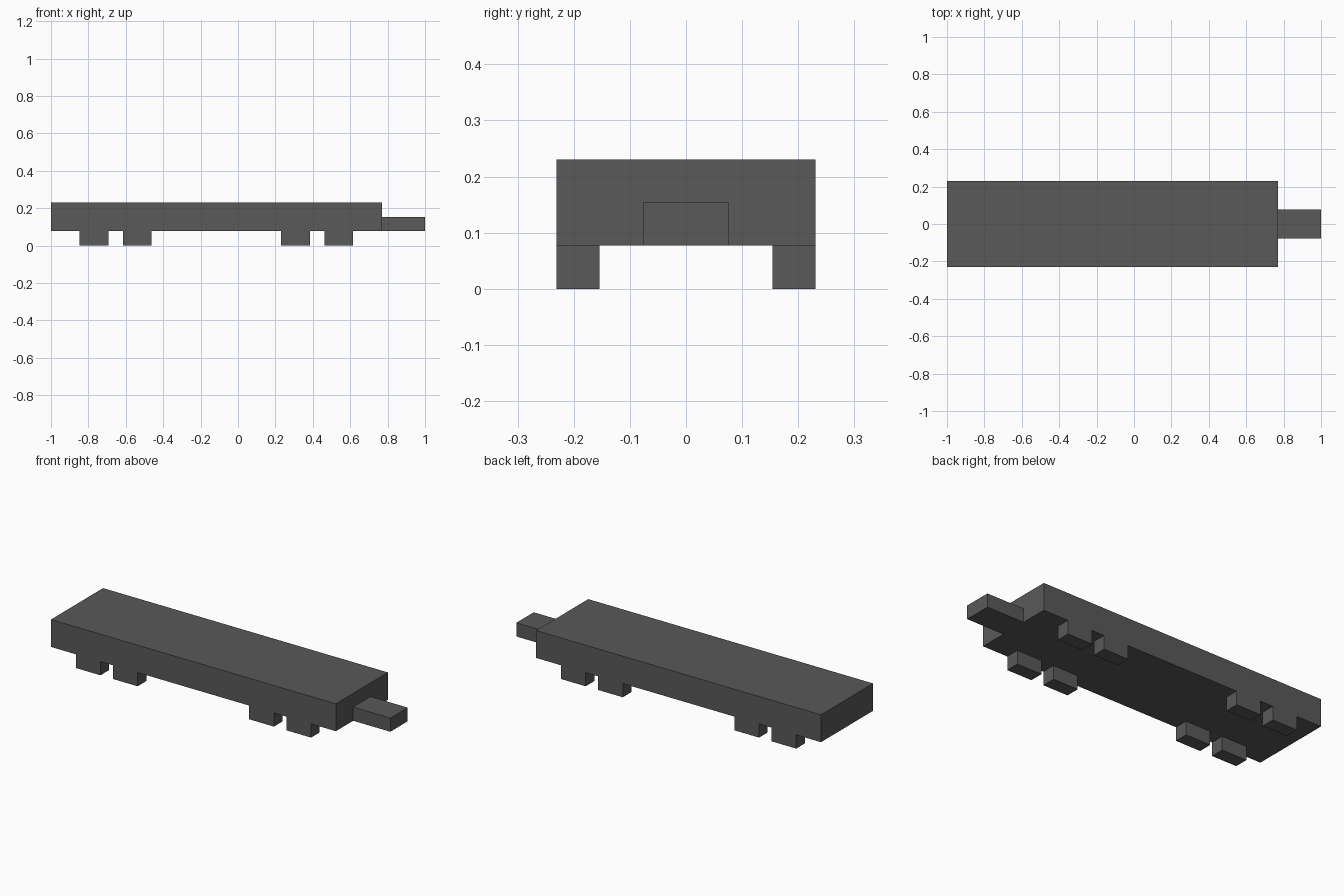
import bpy
import bmesh
from mathutils import Vector

cube = bpy.data.objects.get("Cube")
if cube:
    bpy.data.objects.remove(cube, do_unlink=True)

U = 1 / 13  # block module

# Single dark grey finish
grey = bpy.data.materials.new("dark_grey")
grey.use_nodes = True
colour = (0.1, 0.1, 0.1, 1)
grey.diffuse_color = colour
grey.node_tree.nodes["Principled BSDF"].inputs["Base Color"].default_value = colour


def box(name, low, high):
    """Box between two corners given in modules, x measured from the rear end."""
    low, high = Vector(low) * U, Vector(high) * U
    size, centre = high - low, (low + high) / 2
    bm = bmesh.new()
    bmesh.ops.create_cube(bm, size=1)
    bmesh.ops.scale(bm, vec=size, verts=bm.verts)
    mesh = bpy.data.meshes.new(name)
    bm.to_mesh(mesh)
    bm.free()
    mesh.materials.append(grey)
    obj = bpy.data.objects.new(name, mesh)
    obj.location = centre - Vector((1, 0, 0))
    bpy.context.collection.objects.link(obj)
    return obj


# Deck slab and the coupling bar at its end
box("deck", (0, -3, 1), (23, 3, 3))
box("coupling_bar", (23, -1, 1), (26, 1, 2))

# Two pairs of wheel blocks on each side
for side, y in (("right", -3), ("left", 2)):
    for i, x in enumerate((2, 5, 16, 19), 1):
        box(f"wheel_block_{side}_{i}", (x, y, 0), (x + 2, y + 1, 1))
